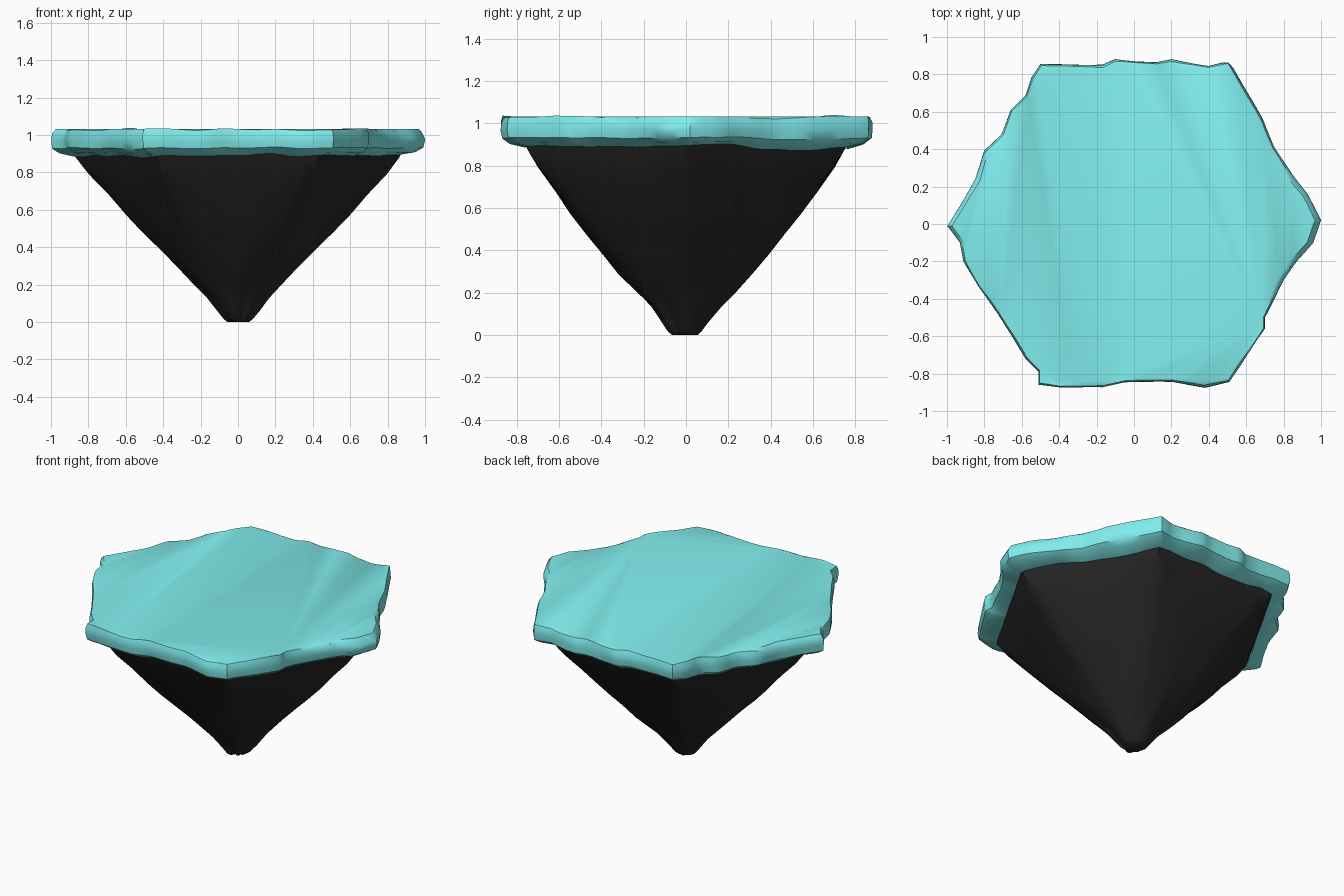
import bpy, bmesh
from math import cos, sin, atan2, pi, hypot
from mathutils import Vector, noise

if "Cube" in bpy.data.objects:
    bpy.data.objects.remove(bpy.data.objects["Cube"])

# Rugged hexagon outline of the slab, counter-clockwise from +x
OUTLINE = [(1, .02), (.93, .16), (.85, .26), (.75, .41), (.69, .56), (.58, .75), (.51, .87),
           (.40, .845), (.20, .88), (.12, .865), (0, .87), (-.10, .88), (-.17, .85), (-.50, .855),
           (-.55, .78), (-.58, .69), (-.66, .61), (-.71, .48), (-.80, .39), (-.85, .24),
           (-.93, .10), (-1, -.01), (-.93, -.10), (-.91, -.20), (-.83, -.34), (-.73, -.48),
           (-.65, -.60), (-.58, -.72), (-.51, -.79), (-.51, -.86), (-.40, -.875), (-.17, -.875),
           (-.05, -.845), (.20, -.845), (.38, -.875), (.51, -.845), (.58, -.74), (.70, -.56),
           (.70, -.50), (.80, -.30), (.87, -.20), (.96, -.10)]


def material(name, color):
    m = bpy.data.materials.new(name)
    m.diffuse_color = (*color, 1)
    m.use_nodes = True
    m.node_tree.nodes["Principled BSDF"].inputs["Base Color"].default_value = m.diffuse_color
    return m


def loft(name, rings, mat, cap_first=False, cap_last=False, angle=0.6):
    """Skin equal-length rings listed from top to bottom."""
    bm = bmesh.new()
    loops = [[bm.verts.new(p) for p in ring] for ring in rings]
    n = len(loops[0])
    for a, b in zip(loops, loops[1:]):
        for i in range(n):
            j = (i + 1) % n
            bm.faces.new((a[i], b[i], b[j], a[j]))
    if cap_first:
        bm.faces.new(loops[0])
    if cap_last:
        bm.faces.new(loops[-1][::-1])
    bmesh.ops.recalc_face_normals(bm, faces=bm.faces)
    me = bpy.data.meshes.new(name)
    bm.to_mesh(me)
    bm.free()
    ob = bpy.data.objects.new(name, me)
    bpy.context.collection.objects.link(ob)
    me.materials.append(mat)
    bpy.context.view_layer.objects.active = ob
    ob.select_set(True)
    bpy.ops.object.shade_smooth_by_angle(angle=angle)
    ob.select_set(False)
    return ob


def wobble(x, y, z, freq):
    return noise.noise(Vector((x, y, z)) * freq)


def hex_radius(a):
    """Radius of a unit hexagon with corners on the x axis."""
    return cos(pi / 6) / cos((a % (pi / 3)) - pi / 6)


# Slab: outline repeated at several heights with a chamfered underside
fine = []
for (x0, y0), (x1, y1) in zip(OUTLINE, OUTLINE[1:] + OUTLINE[:1]):
    fine += [(x0 + (x1 - x0) * t / 3, y0 + (y1 - y0) * t / 3) for t in range(3)]

slab_rings = []
# columns: outline share, height, sideways noise, height noise
for share, z, side, lift in [(.97, 1.032, .010, 0), (.988, 1.03, .008, .014),
                             (.998, 1.005, .004, .012), (1, .97, .004, .01),
                             (.99, .93, .012, .01), (.95, .905, .015, .012),
                             (.875, .888, .0, .022)]:
    ring = []
    for x, y in fine:
        a = atan2(y, x)
        r = hypot(x, y) * share if share > .9 else hex_radius(a) * share
        r = min(r + side * wobble(x, y, z * 3, 6), 1)
        droop = .02 * max(0, abs(x) - .7) / .3 if .99 < z < 1.031 else 0
        ring.append((r * cos(a), r * sin(a), z - droop + lift * wobble(x, y, z, 5)))
    slab_rings.append(ring)
loft("top_slab", slab_rings, material("turquoise", (.22, .85, .85)), cap_first=True)

# Rock base: hexagonal at the top, rounding off towards a blunt tip
base_rings = []
COUNT = 72
for r0, z in [(.885, .92), (.865, .88), (.80, .79), (.70, .68), (.60, .57), (.51, .475),
              (.42, .38), (.335, .29), (.245, .205), (.165, .13), (.11, .06), (.075, .015),
              (.055, 0)]:
    ring = []
    for k in range(COUNT):
        a = 2 * pi * k / COUNT
        hexed = min(1, max(0, (z - .1) / .75))
        r = r0 * (hexed * hex_radius(a) + (1 - hexed) * .97)
        r += .022 * wobble(cos(a), sin(a), z * 2.2, 2.2) * (1 - .6 * hexed)
        ring.append((r * cos(a), r * sin(a), z))
    base_rings.append(ring)
loft("rock_base", base_rings, material("dark_rock", (.02, .02, .02)), cap_last=True, angle=.8)
